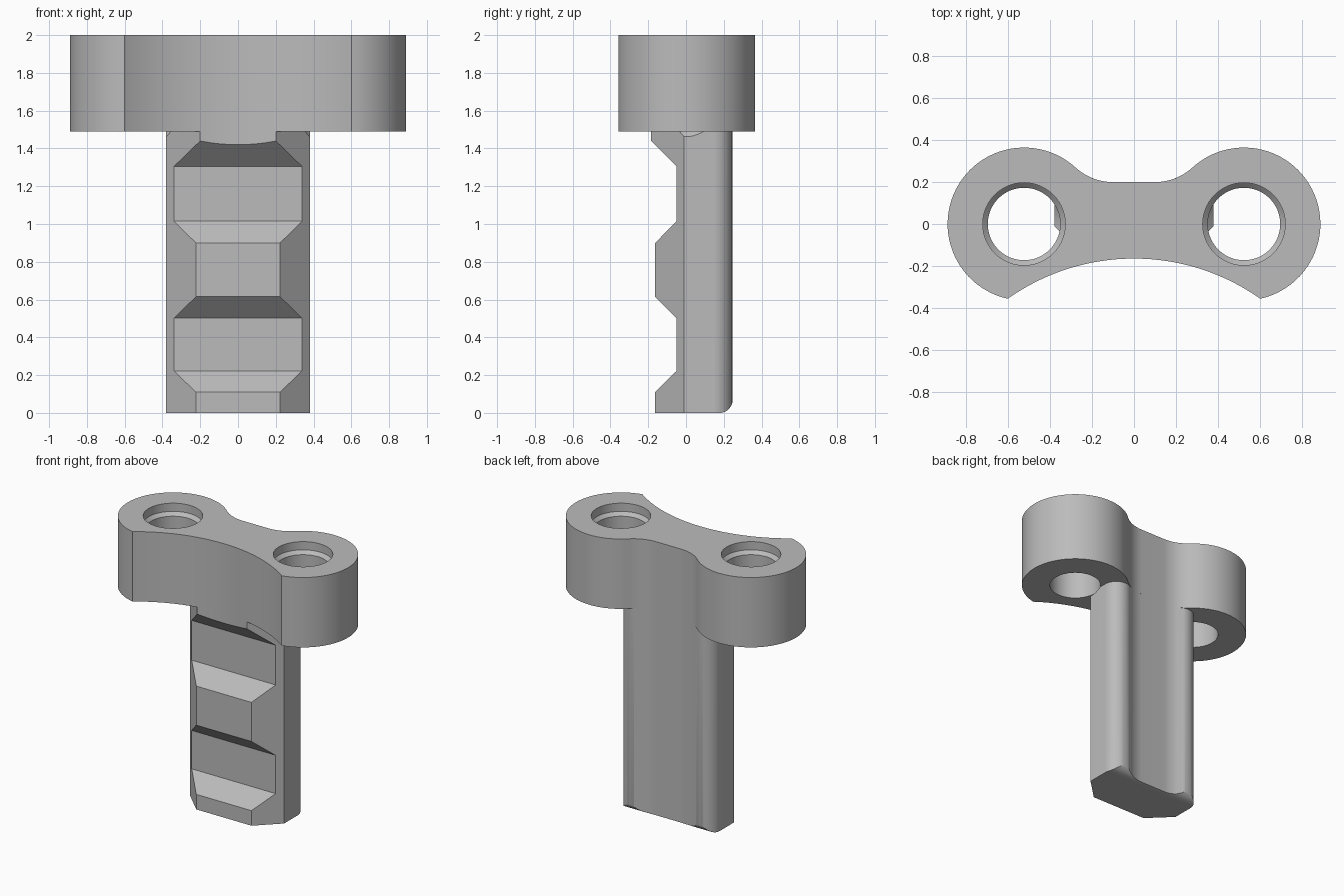
import bpy, bmesh
from math import sin, cos, radians
from mathutils import Vector

if "Cube" in bpy.data.objects:
    bpy.data.objects.remove(bpy.data.objects["Cube"])

grey = bpy.data.materials.new("plain grey")
grey.use_nodes = True
grey.diffuse_color = (0.5, 0.5, 0.5, 1)
grey.node_tree.nodes["Principled BSDF"].inputs["Base Color"].default_value = (0.5, 0.5, 0.5, 1)

HEAD_BOTTOM, HEAD_TOP = 1.49, 2.0
LOBE_X = 0.525


def arc(cx, cy, r, start, end, n):
    angles = [radians(start + (end - start) * i / n) for i in range(n + 1)]
    return [(cx + r * cos(a), cy + r * sin(a)) for a in angles]


def mirrored(half):
    """Close a half outline whose first point lies on x = 0."""
    return half + [(-x, y) for x, y in reversed(half[1:])]


def finish(name, bm):
    bmesh.ops.recalc_face_normals(bm, faces=bm.faces)
    mesh = bpy.data.meshes.new(name)
    bm.to_mesh(mesh)
    bm.free()
    obj = bpy.data.objects.new(name, mesh)
    bpy.context.collection.objects.link(obj)
    return obj


def prism(name, outline, low, high, along_x=False):
    """Extrude an outline along z, or a (y, z) outline along x."""
    def place(p, d):
        return (d, p[0], p[1]) if along_x else (p[0], p[1], d)
    bm = bmesh.new()
    face = bm.faces.new([bm.verts.new(place(p, low)) for p in outline])
    step = Vector(place((0, 0), high - low))
    new = bmesh.ops.extrude_face_region(bm, geom=[face])["geom"]
    bmesh.ops.translate(bm, vec=step, verts=[v for v in new if isinstance(v, bmesh.types.BMVert)])
    # the starting face is kept as the cap
    if not face.is_valid or len(bm.faces) < len(outline) + 2:
        bmesh.ops.holes_fill(bm, edges=bm.edges)
    return finish(name, bm)


def lathe(name, profile, x, n=64):
    """Solid of revolution about a vertical axis at x."""
    bm = bmesh.new()
    rings = [[bm.verts.new((x + px, py, z)) for px, py in arc(0, 0, r, 0, 360 - 360 / n, n - 1)]
             for r, z in profile]
    for a, b in zip(rings, rings[1:]):
        for i in range(n):
            j = (i + 1) % n
            bm.faces.new((a[i], a[j], b[j], b[i]))
    bm.faces.new(rings[0])
    bm.faces.new(rings[-1])
    return finish(name, bm)


def carve(obj, tool, operation):
    mod = obj.modifiers.new("carve", 'BOOLEAN')
    mod.operation, mod.object, mod.solver = operation, tool, 'EXACT'
    bpy.context.view_layer.objects.active = obj
    bpy.ops.object.modifier_apply(modifier=mod.name)


# Head: two round lobes, a hollow front and a waisted back
front_curve = (0, -1.207, 1.042, 90)
waist = (0.1, 0.465, 0.265)
head = prism("head", mirrored(
    arc(*front_curve, 54.84, 24)
    + arc(LOBE_X, 0, 0.365, -78, 132.4, 48)
    + arc(*waist, -47.6, -90, 12)[1:]), HEAD_BOTTOM, HEAD_TOP)

# Post: chamfered front, two rounded ridges behind with a scoop between
post = prism("post", mirrored(
    arc(*front_curve, 78.9, 10)
    + [(0.38, -0.01)]
    + arc(0.28, 0.145, 0.1, 0, 119.4, 20)
    + arc(*waist, -60.6, -90, 10)[1:]), -0.1, HEAD_BOTTOM)

# Side shape of the post: notched front and rounded lower back edge
notches = [(-0.25, 1.6), (-0.25, 1.505), (-0.05, 1.305), (-0.05, 1.015),
           (-0.163, 0.9), (-0.163, 0.615), (-0.05, 0.502), (-0.05, 0.222),
           (-0.163, 0.11), (-0.163, 0)]
side_shape = prism("side_shape", notches + arc(0.177, 0.07, 0.07, -90, 0, 12) + [(0.247, 1.6)],
                   -0.6, 0.6, along_x=True)
carve(post, side_shape, 'INTERSECT')

# Bolt holes with a wider mouth and a pointed end that nicks the post
hole = [(0.197, 2.1), (0.197, 1.94), (0.173, 1.916), (0.173, 1.49), (0.01, 1.327)]
cutters = [side_shape]
for side in (-1, 1):
    drill = lathe("drill", hole, side * LOBE_X)
    carve(head, drill, 'DIFFERENCE')
    carve(post, drill, 'DIFFERENCE')
    cutters.append(drill)
for cutter in cutters:
    bpy.data.objects.remove(cutter)

# Colour and shading
for obj in (head, post):
    obj.data.materials.clear()
    obj.data.materials.append(grey)
    bpy.ops.object.select_all(action='DESELECT')
    obj.select_set(True)
    bpy.context.view_layer.objects.active = obj
    bpy.ops.object.shade_smooth_by_angle(angle=radians(25))
